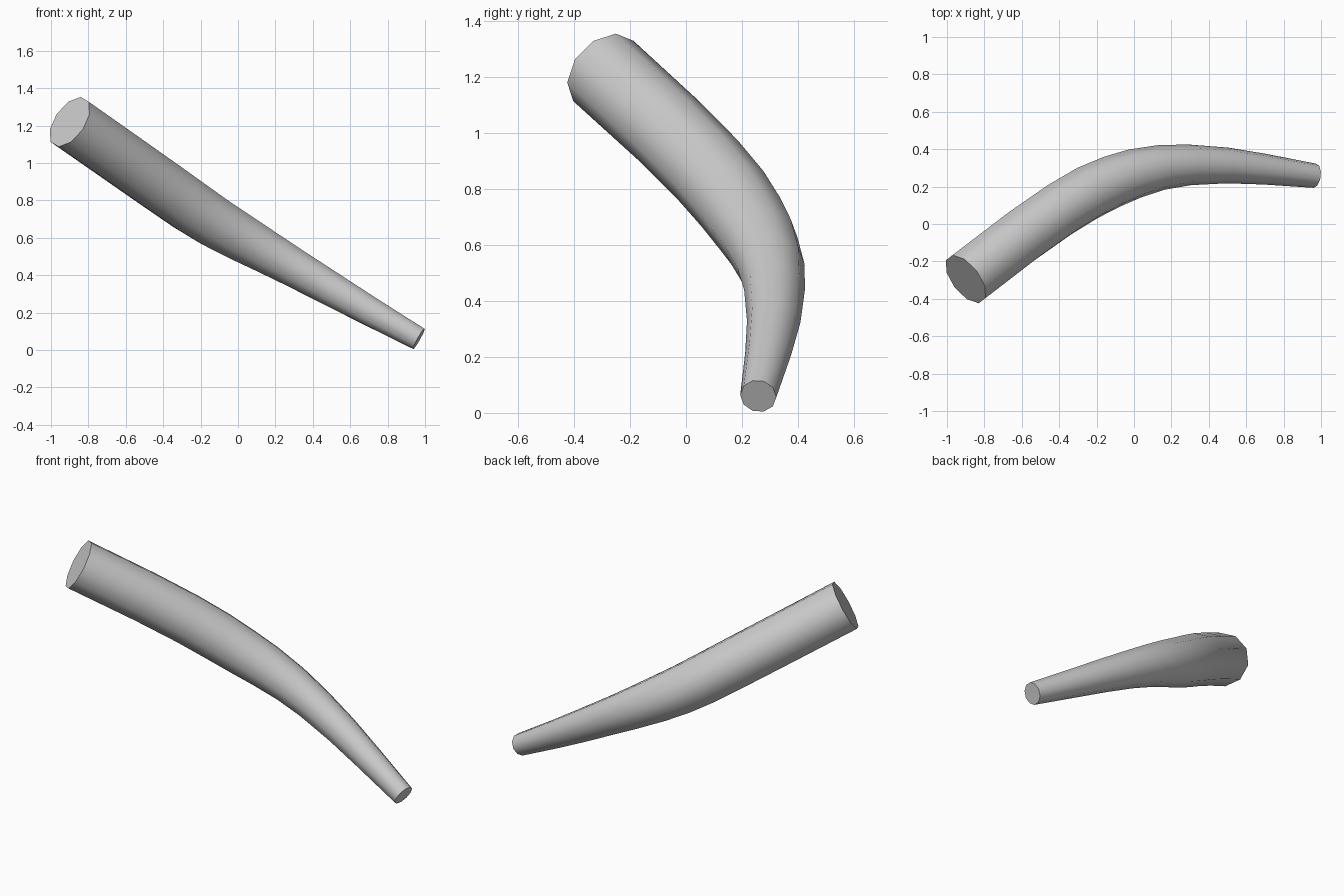
import bpy, bmesh, math
from mathutils import Vector

if "Cube" in bpy.data.objects:
    bpy.data.objects.remove(bpy.data.objects["Cube"])

SIDES = 10
# centreline stations: x, y, z, radius
PATH = [(-0.90, -0.295, 1.22, 0.150), (-0.60, -0.065, 1.01, 0.149),
        (-0.40, 0.075, 0.87, 0.148), (-0.25, 0.165, 0.765, 0.146),
        (-0.12, 0.225, 0.68, 0.140), (0.0, 0.268, 0.61, 0.132),
        (0.15, 0.303, 0.525, 0.119), (0.30, 0.316, 0.44, 0.107),
        (0.50, 0.313, 0.325, 0.094), (0.70, 0.293, 0.21, 0.081),
        (0.967, 0.258, 0.06, 0.064)]

pts = [Vector(p[:3]) for p in PATH]
bm = bmesh.new()
rings = []
u = Vector((0, 0, 1))
for i, p in enumerate(pts):
    # carry the ring frame along the path without twisting
    t = (pts[min(i + 1, len(pts) - 1)] - pts[max(i - 1, 0)]).normalized()
    u = (u - t * u.dot(t)).normalized()
    v = t.cross(u)
    r = PATH[i][3] * 1.015
    angles = [2 * math.pi * k / SIDES for k in range(SIDES)]
    rings.append([bm.verts.new(p + r * (u * math.cos(a) + v * math.sin(a)))
                  for a in angles])

# tapered side walls
for a, b in zip(rings, rings[1:]):
    for k in range(SIDES):
        n = (k + 1) % SIDES
        bm.faces.new((a[k], a[n], b[n], b[k]))
# flat end caps
bm.faces.new(rings[0])
bm.faces.new(rings[-1])
bmesh.ops.recalc_face_normals(bm, faces=bm.faces)

mesh = bpy.data.meshes.new("curved_tapered_rod")
bm.to_mesh(mesh)
bm.free()
rod = bpy.data.objects.new("curved_tapered_rod", mesh)
bpy.context.collection.objects.link(rod)
bpy.context.view_layer.objects.active = rod
rod.select_set(True)
bpy.ops.object.shade_smooth_by_angle(angle=math.radians(50))
